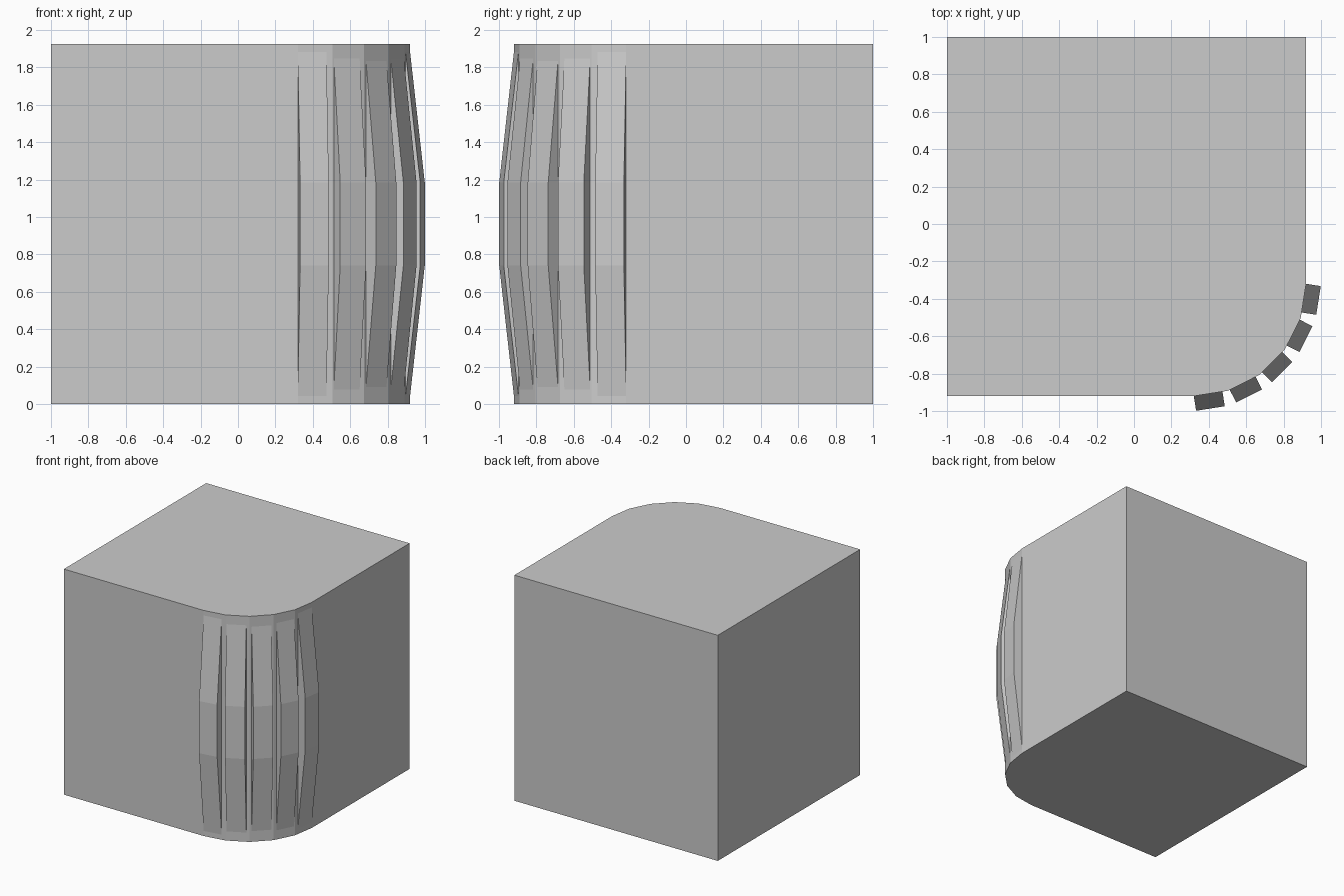
import bpy, bmesh
from math import sin, cos, pi, radians
from mathutils import Vector

if "Cube" in bpy.data.objects:
    bpy.data.objects.remove(bpy.data.objects["Cube"])

HEIGHT = 1.925
SIDE = 0.92          # flat wall position on the rounded sides
RADIUS = 0.6         # corner rounding
STEPS = 5            # facets of the corner, one plank on each


def prism(name, profile, offset):
    """Extrude a closed planar profile along an offset vector."""
    bm = bmesh.new()
    face = bm.faces.new([bm.verts.new(p) for p in profile])
    new = bmesh.ops.extrude_face_region(bm, geom=[face])["geom"]
    bmesh.ops.translate(bm, vec=offset,
                        verts=[v for v in new if isinstance(v, bmesh.types.BMVert)])
    bmesh.ops.recalc_face_normals(bm, faces=bm.faces)
    mesh = bpy.data.meshes.new(name)
    bm.to_mesh(mesh)
    bm.free()
    obj = bpy.data.objects.new(name, mesh)
    bpy.context.collection.objects.link(obj)
    return obj


# Block with one faceted round corner at front right
c = SIDE - RADIUS
outline = [(-1, 1, 0), (-1, -SIDE, 0)]
for i in range(STEPS + 1):
    a = pi / 2 * i / STEPS
    outline.append((c + RADIUS * sin(a), -c - RADIUS * cos(a), 0))
outline.append((SIDE, 1, 0))
prism("block", outline, Vector((0, 0, HEIGHT)))

# Bowed planks around the corner: (distance from arc centre, height)
PLANK_CENTRE, OUTER, WIDTH = 0.30, 0.695, 0.155
side_profile = [(0.58, 0.03), (0.614, 0.03), (OUTER, 0.74),
                (OUTER, 1.185), (0.614, HEIGHT - 0.03), (0.58, HEIGHT - 0.03)]
for i in range(STEPS):
    a = radians(9 + 18 * i)
    normal = Vector((sin(a), -cos(a), 0))
    along = Vector((cos(a), sin(a), 0))
    base = Vector((PLANK_CENTRE, -PLANK_CENTRE, 0)) - along * WIDTH / 2
    points = [base + normal * r + Vector((0, 0, z)) for r, z in side_profile]
    prism(f"corner_plank_{i + 1}", points, along * WIDTH)
